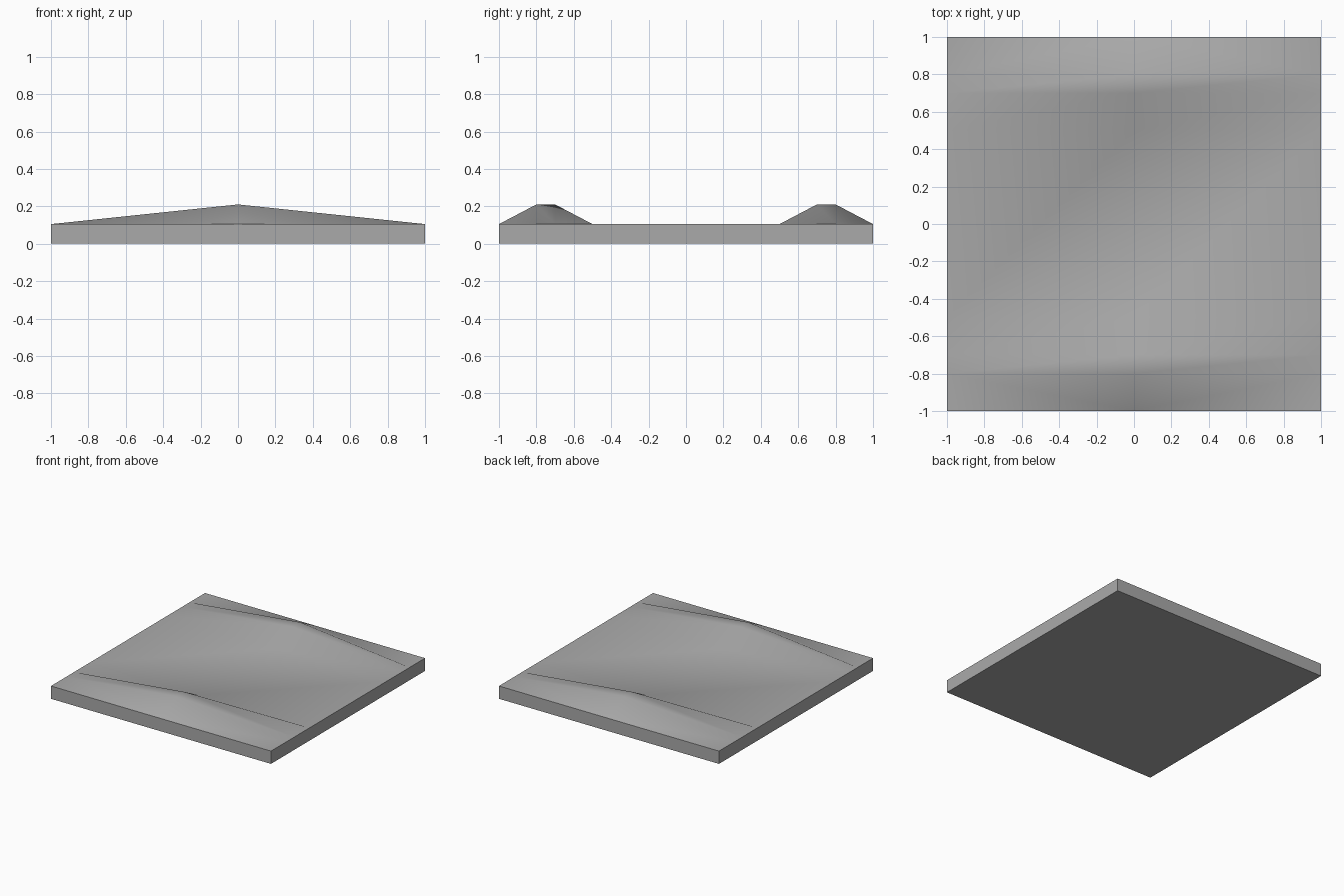
import bpy, bmesh, math

cube = bpy.data.objects.get("Cube")
if cube:
    bpy.data.objects.remove(cube, do_unlink=True)

# Plain grey material
grey = bpy.data.materials.new("plain_grey")
grey.use_nodes = True
colour = (0.4, 0.4, 0.4, 1)
grey.diffuse_color = colour
grey.node_tree.nodes["Principled BSDF"].inputs["Base Color"].default_value = colour

BASE, CREST = 0.105, 0.21
columns = (-1, 0, 1)
rows = (-1, -0.8, -0.7, -0.5, 0.5, 0.7, 0.8, 1)
bm = bmesh.new()


def height(x, y):
    return CREST if x == 0 and 0.6 < abs(y) < 0.9 else BASE


# Top surface: two ridges that peak in the middle and fade out at the sides
grid = [[bm.verts.new((x, y, height(x, y))) for x in columns] for y in rows]
last = len(rows) - 2
for j in range(last + 1):
    for i in range(2):
        a, b = grid[j][i], grid[j][i + 1]
        d, c = grid[j + 1][i], grid[j + 1][i + 1]
        if j in (1, 3, last - 1):      # flat crests and the middle
            bm.faces.new((a, b, c, d))
            continue
        # Outer slopes split towards the middle, inner slopes all one way
        rising = (i == 1) if j == 0 else (i == 0) if j == last else True
        if j == 0:
            rising = i == 1
        tris = ((a, b, c), (a, c, d)) if rising else ((a, b, d), (b, c, d))
        for tri in tris:
            bm.faces.new(tri)

# Slab sides and underside
rim = [e for e in bm.edges if e.is_boundary]
skirt = bmesh.ops.extrude_edge_only(bm, edges=rim)["geom"]
for v in skirt:
    if isinstance(v, bmesh.types.BMVert):
        v.co.z = 0
bmesh.ops.contextual_create(bm, geom=[e for e in skirt if isinstance(e, bmesh.types.BMEdge)
                                      and all(v.co.z == 0 for v in e.verts)])
bmesh.ops.recalc_face_normals(bm, faces=bm.faces)

mesh = bpy.data.meshes.new("ridged_slab")
bm.to_mesh(mesh)
bm.free()
mesh.materials.append(grey)
slab = bpy.data.objects.new("ridged_slab", mesh)
bpy.context.collection.objects.link(slab)
bpy.context.view_layer.objects.active = slab
slab.select_set(True)
bpy.ops.object.shade_smooth_by_angle(angle=math.radians(40))
